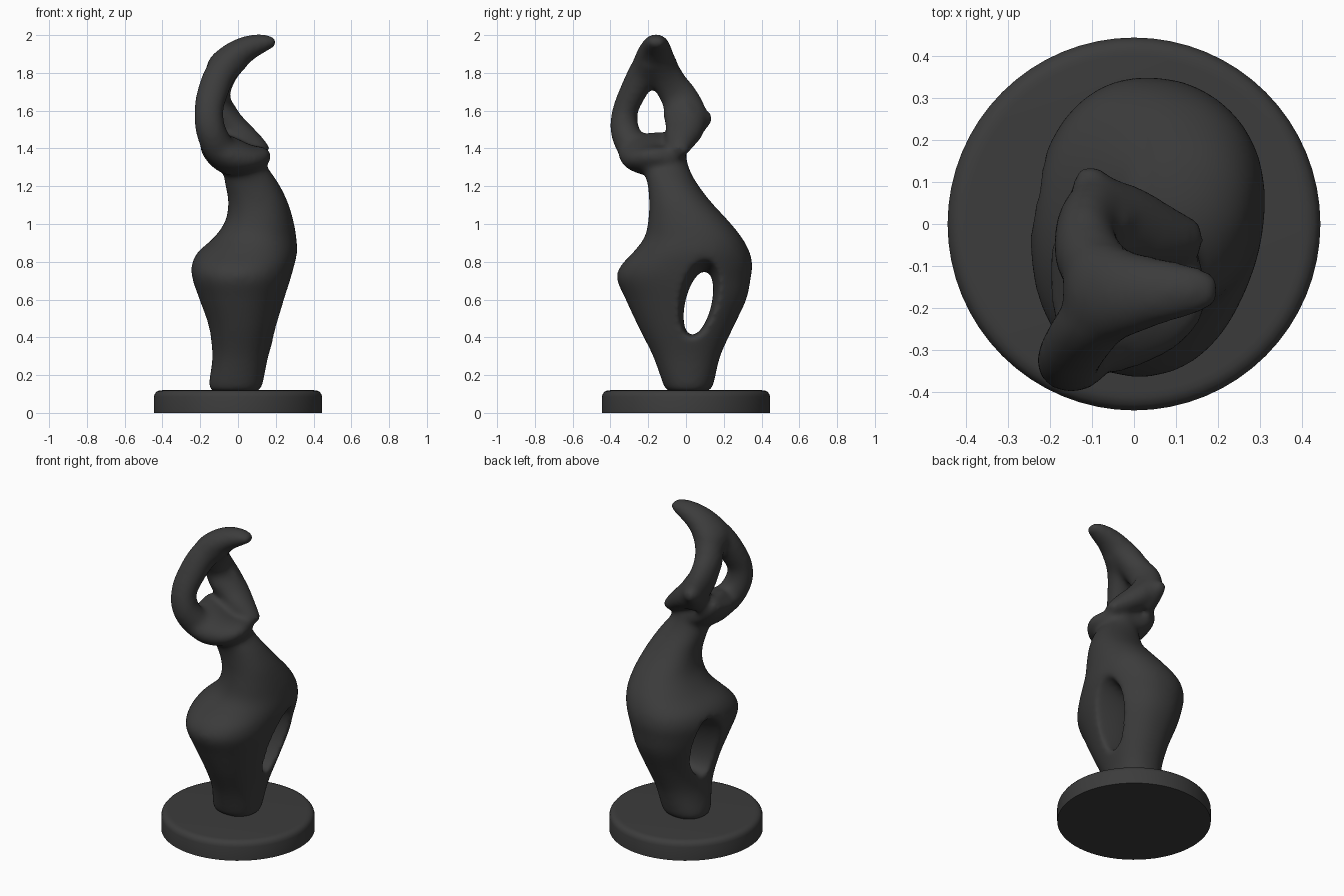
import bpy, bmesh, math
from mathutils import Vector

mat = bpy.data.materials.new("dark_stone")
mat.diffuse_color = (0.045, 0.045, 0.045, 1)


def spline(rows, steps=5):
    """Catmull-Rom through rows of numbers."""
    out = []
    n = len(rows)
    for i in range(n - 1):
        a, b, c, d = (rows[max(0, min(n - 1, i + k))] for k in (-1, 0, 1, 2))
        for s in range(steps):
            t = s / steps
            out.append([0.5 * (2 * q + (r - p) * t + (2 * p - 5 * q + 4 * r - u) * t * t
                               + (3 * q - p - 3 * r + u) * t ** 3)
                        for p, q, r, u in zip(a, b, c, d)])
    out.append(list(rows[-1]))
    return out


def loft(bm, rows, side=(0, 1, 0), axis=None, power=2.0, seg=40):
    """Skin ellipses along a path; row = x, y, z, radius along side, other radius."""
    rows = spline(rows)
    rings = []
    for i, (x, y, z, rw, rn) in enumerate(rows):
        p, q = rows[max(0, i - 1)], rows[min(len(rows) - 1, i + 1)]
        t = Vector(axis) if axis else Vector(q[:3]) - Vector(p[:3])
        t.normalize()
        w = Vector(side)
        w = (w - t * w.dot(t)).normalized()
        n = w.cross(t)
        ring = []
        for k in range(seg):
            a = 2 * math.pi * k / seg
            c, s = math.cos(a), math.sin(a)
            c = math.copysign(abs(c) ** (2 / power), c)
            s = math.copysign(abs(s) ** (2 / power), s)
            ring.append(bm.verts.new(Vector((x, y, z)) + w * c * rw + n * s * rn))
        rings.append(ring)
    skin(bm, rings)


def skin(bm, rings):
    for a, b in zip(rings, rings[1:]):
        for k in range(len(a)):
            j = (k + 1) % len(a)
            bm.faces.new((a[k], a[j], b[j], b[k]))
    bm.faces.new(rings[0][::-1])
    bm.faces.new(rings[-1])


def finish(bm, name):
    bmesh.ops.recalc_face_normals(bm, faces=bm.faces)
    me = bpy.data.meshes.new(name)
    bm.to_mesh(me)
    bm.free()
    ob = bpy.data.objects.new(name, me)
    bpy.context.collection.objects.link(ob)
    me.materials.append(mat)
    return ob


# round base with softened top rim
profile = [(0.445, 0), (0.445, 0.085), (0.441, 0.1), (0.431, 0.113), (0.415, 0.119), (0.40, 0.12)]
bm = bmesh.new()
skin(bm, [[bm.verts.new((r * math.cos(k * math.pi / 32), r * math.sin(k * math.pi / 32), z))
           for k in range(64)] for r, z in profile])
base = finish(bm, "base")

# torso: horizontal sections given as z, x min, x max, y min, y max
bm = bmesh.new()
torso = [
    (0.115, -0.14, 0.11, -0.10, 0.12), (0.15, -0.155, 0.13, -0.12, 0.145),
    (0.30, -0.135, 0.16, -0.175, 0.182), (0.45, -0.155, 0.205, -0.25, 0.25),
    (0.60, -0.205, 0.25, -0.32, 0.32), (0.71, -0.24, 0.28, -0.367, 0.343),
    (0.78, -0.244, 0.298, -0.345, 0.352), (0.85, -0.213, 0.312, -0.28, 0.338),
    (0.93, -0.125, 0.308, -0.22, 0.295), (1.02, -0.065, 0.292, -0.20, 0.222),
    (1.12, -0.052, 0.262, -0.195, 0.13), (1.22, -0.07, 0.212, -0.205, 0.055),
    (1.30, -0.08, 0.155, -0.23, 0.015), (1.37, -0.06, 0.11, -0.22, 0.0)]
loft(bm, [((a + b) / 2, (c + d) / 2, z, (d - c) / 2, (b - a) / 2) for z, a, b, c, d in torso],
     side=(0.09, 1, 0), axis=(0, 0, 1), power=2.2)

# bowl shaped chin under the head opening
loft(bm, [(0.158, -0.09, 1.365, 0.03, 0.02), (0.135, -0.1, 1.36, 0.09, 0.045),
          (0.06, -0.14, 1.345, 0.155, 0.075), (-0.04, -0.17, 1.36, 0.18, 0.1),
          (-0.12, -0.18, 1.41, 0.185, 0.085), (-0.165, -0.19, 1.45, 0.16, 0.05)])

# front arm of the head
loft(bm, [(-0.02, -0.2, 1.32, 0.07, 0.08), (-0.10, -0.28, 1.40, 0.08, 0.085),
          (-0.145, -0.325, 1.5, 0.077, 0.08), (-0.155, -0.322, 1.6, 0.068, 0.078),
          (-0.133, -0.28, 1.7, 0.072, 0.082), (-0.085, -0.22, 1.81, 0.08, 0.082),
          (0.0, -0.18, 1.88, 0.07, 0.07)])

# rear arm of the head, rising from the lobe
loft(bm, [(0.155, -0.04, 1.38, 0.045, 0.03), (0.115, -0.035, 1.405, 0.06, 0.048),
          (0.05, -0.025, 1.45, 0.085, 0.065), (-0.03, -0.005, 1.51, 0.105, 0.08),
          (-0.09, -0.005, 1.58, 0.115, 0.08), (-0.115, -0.03, 1.66, 0.1, 0.075),
          (-0.11, -0.075, 1.73, 0.09, 0.078), (-0.075, -0.12, 1.81, 0.085, 0.08),
          (0.0, -0.15, 1.89, 0.07, 0.068)])

# pointed knob on the rear arm
loft(bm, [(-0.07, 0.0, 1.535, 0.13, 0.09), (-0.09, 0.06, 1.55, 0.085, 0.07),
          (-0.105, 0.11, 1.56, 0.045, 0.042), (-0.11, 0.14, 1.565, 0.018, 0.025)],
     side=(0, 0, 1))

# crest curling over the head
loft(bm, [(-0.12, -0.17, 1.765, 0.125, 0.06), (-0.085, -0.165, 1.82, 0.13, 0.086),
          (-0.02, -0.165, 1.885, 0.105, 0.08), (0.062, -0.16, 1.935, 0.08, 0.066),
          (0.15, -0.158, 1.96, 0.058, 0.044), (0.2, -0.158, 1.96, 0.035, 0.022)])
figure = finish(bm, "figure")

# cutter for the opening through the hips
bm = bmesh.new()
loft(bm, [(-0.4, 0.05, 0.56, 0.34, 0.2), (-0.2, 0.056, 0.57, 0.22, 0.115),
          (0.02, 0.065, 0.58, 0.175, 0.07), (0.2, 0.066, 0.585, 0.195, 0.09),
          (0.4, 0.07, 0.585, 0.28, 0.16)], side=(0, 0.24, 1), axis=(1, 0, 0))
cutter = finish(bm, "hip_opening_cutter")
cutter.hide_render = True
cutter.display_type = 'WIRE'


# melt the parts into one smooth form
def remesh(name):
    m = figure.modifiers.new(name, 'REMESH')
    m.mode = 'VOXEL'
    m.voxel_size = 0.013
    m.use_smooth_shade = True


def soften(name, count):
    m = figure.modifiers.new(name, 'SMOOTH')
    m.factor = 0.5
    m.iterations = count


remesh("merge")
cut = figure.modifiers.new("opening", 'BOOLEAN')
cut.operation = 'DIFFERENCE'
cut.object = cutter
remesh("blend")
soften("soften", 18)

# smooth shading
bpy.ops.object.select_all(action='DESELECT')
base.select_set(True)
bpy.context.view_layer.objects.active = base
bpy.ops.object.shade_smooth_by_angle(angle=math.radians(35))
cutter.hide_set(True)
